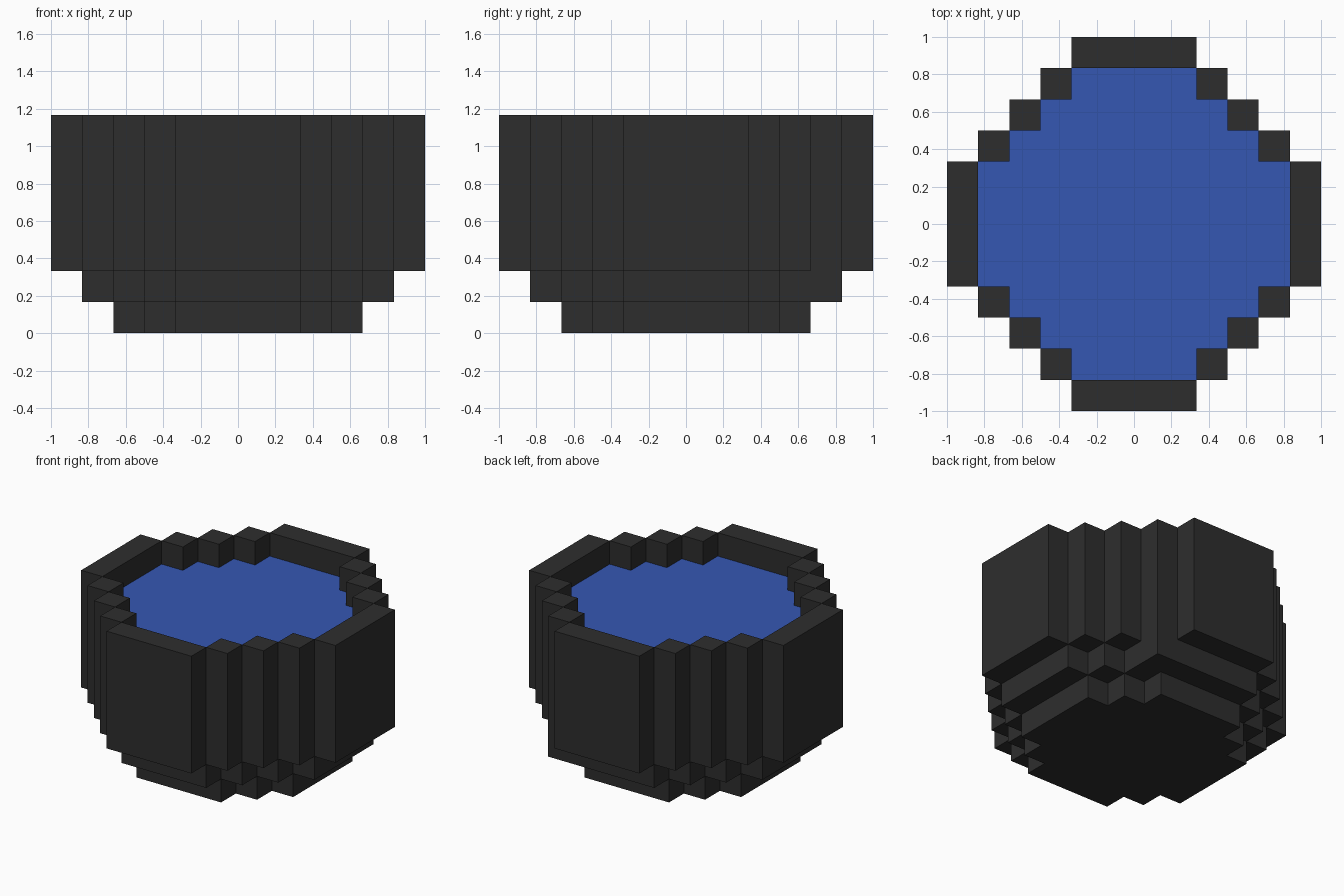
import bpy
import bmesh

U = 1 / 6  # size of one block

cube = bpy.data.objects.get("Cube")
if cube:
    bpy.data.objects.remove(cube, do_unlink=True)


def material(name, color, roughness):
    mat = bpy.data.materials.new(name)
    mat.use_nodes = True
    mat.diffuse_color = color
    bsdf = mat.node_tree.nodes["Principled BSDF"]
    bsdf.inputs["Base Color"].default_value = color
    bsdf.inputs["Roughness"].default_value = roughness
    return mat


def finish(name, bm, mat):
    bmesh.ops.recalc_face_normals(bm, faces=bm.faces)
    mesh = bpy.data.meshes.new(name)
    bm.to_mesh(mesh)
    bm.free()
    mesh.materials.append(mat)
    obj = bpy.data.objects.new(name, mesh)
    bpy.context.collection.objects.link(obj)
    return obj


def stepped_outline(radius):
    """Blocky circle, counter-clockwise, in block units."""
    quarter = []
    for y in range(2, radius + 1):
        x = radius + 2 - y
        quarter.append((x, y))
        if y < radius:
            quarter.append((x - 1, y))
    points = []
    for _ in range(4):
        points += quarter
        quarter = [(-y, x) for x, y in quarter]
    return points


def stepped_disc(name, radius, z, height, mat):
    bm = bmesh.new()
    verts = [bm.verts.new((x * U, y * U, z * U)) for x, y in stepped_outline(radius)]
    face = bm.faces.new(verts)
    if height:
        top = bmesh.ops.extrude_face_region(bm, geom=[face], use_keep_orig=True)["geom"]
        moved = [v for v in top if isinstance(v, bmesh.types.BMVert)]
        bmesh.ops.translate(bm, verts=moved, vec=(0, 0, height * U))
    return finish(name, bm, mat)


def add_block(bm, x, y, z, w, d, h):
    verts = bmesh.ops.create_cube(bm, size=1)["verts"]
    bmesh.ops.scale(bm, verts=verts, vec=(w * U, d * U, h * U))
    bmesh.ops.translate(bm, verts=verts, vec=(x * U, y * U, (z + h / 2) * U))


charcoal = material("charcoal", (0.027, 0.027, 0.027, 1), 0.8)
blue = material("water blue", (0.036, 0.095, 0.45, 1), 0.6)

# Stepped base
stepped_disc("foot", 4, 0, 1, charcoal)
stepped_disc("lower_step", 5, 1, 1, charcoal)

# Upper wall: four long slabs and three corner pillars per quarter
bm = bmesh.new()
for s in (-1, 1):
    add_block(bm, s * 5.5, 0, 2, 1, 4, 5)
    add_block(bm, 0, s * 5.5, 2, 4, 1, 5)
    for t in (-1, 1):
        for i in range(3):
            # One pillar at the back left reaches a block lower
            drop = 1 if (s, t, i) == (1, 1, 0) else 0
            add_block(bm, s * (2.5 + i), t * (4.5 - i), 2 - drop, 1, 1, 5 + drop)
finish("wall", bm, charcoal)

# Water surface one block below the rim
stepped_disc("water", 5, 6, 0, blue)
